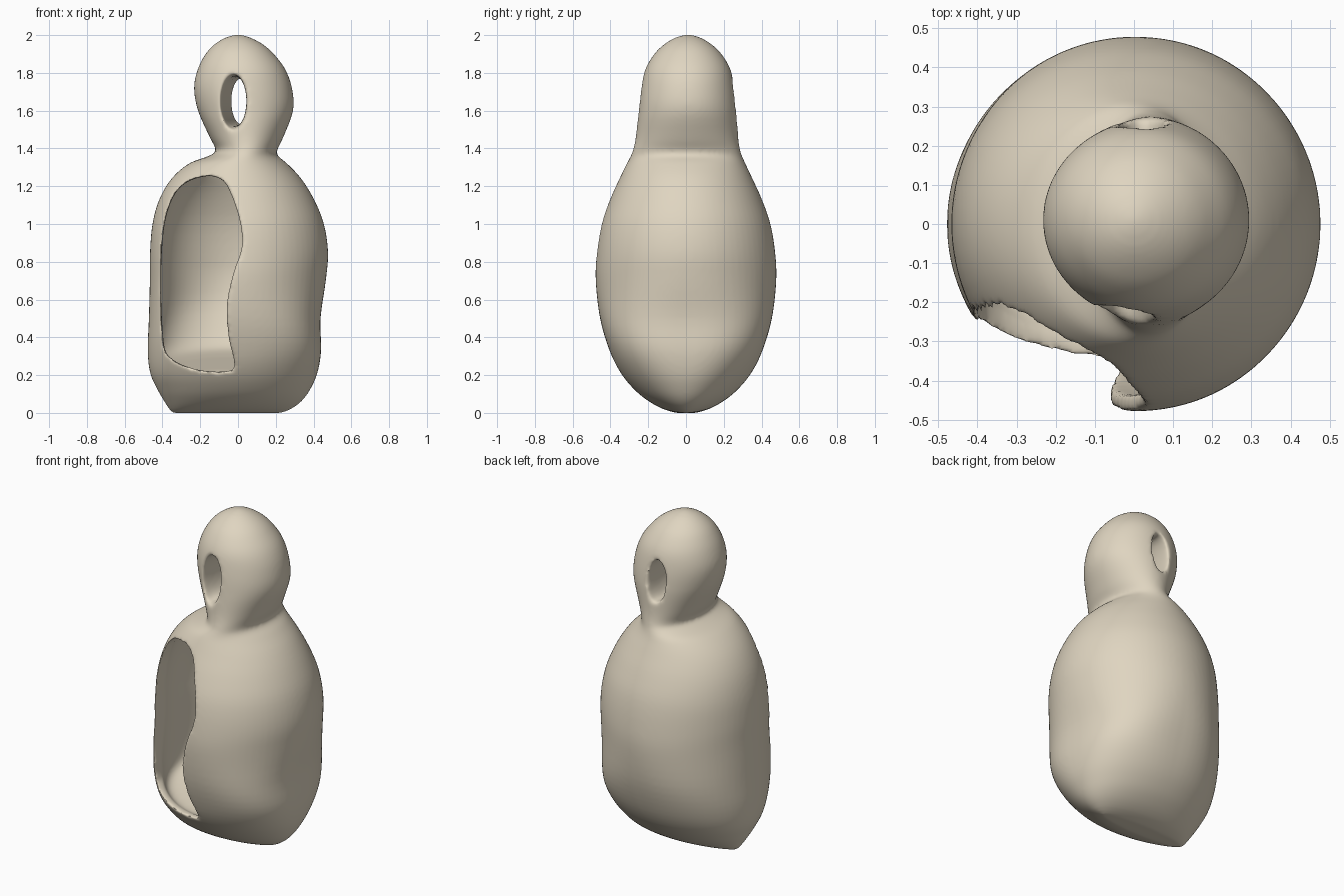
import bpy, bmesh, math
from mathutils import Vector

if "Cube" in bpy.data.objects:
    bpy.data.objects.remove(bpy.data.objects["Cube"])

clay = bpy.data.materials.new("warm clay")
clay.diffuse_color = (0.74, 0.665, 0.53, 1)
clay.use_nodes = True
clay.node_tree.nodes["Principled BSDF"].inputs["Base Color"].default_value = clay.diffuse_color


def smooth_stations(keys, steps):
    """Catmull-Rom interpolation of rows of numbers."""
    vs = [Vector(k) for k in keys]
    out = []
    for i in range(len(vs) - 1):
        a, b, c, d = vs[max(i - 1, 0)], vs[i], vs[i + 1], vs[min(i + 2, len(vs) - 1)]
        for s in range(steps):
            t = s / steps
            out.append(0.5 * (2 * b + (c - a) * t + (2 * a - 5 * b + 4 * c - d) * t * t
                              + (3 * b - a - 3 * c + d) * t ** 3))
    return out + [vs[-1]]


def loft(name, rings):
    """Closed skin through rings of equal point count."""
    bm = bmesh.new()
    rows = [[bm.verts.new(p) for p in r] for r in rings]
    n = len(rows[0])
    for lo, hi in zip(rows, rows[1:]):
        for i in range(n):
            j = (i + 1) % n
            bm.faces.new((lo[i], lo[j], hi[j], hi[i]))
    bm.faces.new(rows[0][::-1])
    bm.faces.new(rows[-1])
    bmesh.ops.recalc_face_normals(bm, faces=bm.faces)
    me = bpy.data.meshes.new(name)
    bm.to_mesh(me)
    bm.free()
    me.materials.append(clay)
    ob = bpy.data.objects.new(name, me)
    bpy.context.collection.objects.link(ob)
    return ob


def ring(z, x0, x1, y, n=72):
    """Oval section, squarer on the lower right; the head sits slightly back."""
    cx, rx = (x0 + x1) / 2, (x1 - x0) / 2
    cy = 0.01 * min(max((z - 1.3) / 0.3, 0), 1)
    square = 0.6 * math.exp(-((z - 0.4) / 0.2) ** 2)
    pts = []
    for i in range(n):
        c, s = math.cos(2 * math.pi * i / n), math.sin(2 * math.pi * i / n)
        e = 2 / (2 + (square if c > 0 else 0.2 * square))
        pts.append((cx + rx * math.copysign(abs(c) ** e, c),
                    cy + y * math.copysign(abs(s) ** e, s), z))
    return pts


# Outer body and head: z, left x, right x, half depth
outer = [
    (0.0, -0.35, 0.23, 0.05), (0.02, -0.365, 0.28, 0.12), (0.06, -0.39, 0.335, 0.195),
    (0.12, -0.425, 0.38, 0.27), (0.21, -0.465, 0.42, 0.345), (0.33, -0.478, 0.44, 0.405),
    (0.50, -0.472, 0.437, 0.455), (0.70, -0.467, 0.465, 0.478), (0.85, -0.466, 0.477, 0.472),
    (1.0, -0.453, 0.455, 0.447), (1.13, -0.417, 0.403, 0.402), (1.24, -0.352, 0.335, 0.352),
    (1.32, -0.26, 0.26, 0.314), (1.36, -0.155, 0.212, 0.295), (1.39, -0.117, 0.207, 0.284),
    (1.46, -0.15, 0.24, 0.271), (1.60, -0.212, 0.292, 0.261), (1.72, -0.233, 0.286, 0.248),
    (1.82, -0.213, 0.25, 0.225), (1.90, -0.172, 0.19, 0.178), (1.95, -0.126, 0.134, 0.127),
    (1.985, -0.07, 0.07, 0.07), (2.003, -0.012, 0.012, 0.012)]
body = loft("hollow_body_and_head", [ring(*k) for k in smooth_stations(outer, 4)])

# Inner cavity: floor level with the opening, then the body profile less the wall
wall = 0.042
inner = [(0.185, -0.29, 0.2, 0.17), (0.198, -0.375, 0.31, 0.27), (0.235, -0.425, 0.375, 0.318)]
inner += [(k[0], k[1] + wall, k[2] - wall, k[3] - wall) for k in outer[5:13]]
inner.append((1.335, -0.1, 0.1, 0.12))
cavity = loft("cavity_cutter", [ring(*k) for k in smooth_stations(inner, 3)])
for v in cavity.data.vertices:  # floor rises towards the back
    v.co.z += 0.32 * max(0, v.co.y + 0.28) * max(0, 1 - v.co.z / 0.8)

# Front opening outline, as seen from the front (x, z)
outline = [(-0.15, 1.255), (-0.24, 1.235), (-0.32, 1.18), (-0.375, 1.06), (-0.40, 0.9), (-0.408, 0.65),
           (-0.393, 0.37), (-0.36, 0.295), (-0.27, 0.245), (-0.15, 0.22), (-0.03, 0.228),
           (-0.025, 0.29), (-0.05, 0.4), (-0.06, 0.57), (-0.025, 0.74), (0.02, 0.88),
           (0.008, 1.02), (-0.035, 1.15), (-0.08, 1.23)]
pts = smooth_stations(outline + outline[:1], 4)[:-1]
opening = loft("opening_cutter", [[(p[0], y, p[1]) for p in pts] for y in (-0.7, -0.11)])

# Slanted oval tunnel through the head, flared at both ends: y, centre x, radius x, radius z
tunnel = [(-0.35, -0.027, 0.12, 0.20), (-0.25, -0.027, 0.076, 0.153), (-0.21, -0.024, 0.068, 0.143),
          (-0.15, -0.018, 0.064, 0.135), (0.15, 0.016, 0.057, 0.128), (0.21, 0.02, 0.056, 0.124),
          (0.25, 0.022, 0.057, 0.126), (0.35, 0.025, 0.07, 0.14)]
N = 40
hole = loft("tunnel_cutter", [[(cx + rx * math.cos(2 * math.pi * i / N), y,
                                1.65 + rz * math.sin(2 * math.pi * i / N)) for i in range(N)]
                              for y, cx, rx, rz in tunnel])

# Cut the cavity, opening and tunnel, then round all rims with a remesh and light smoothing
cutters = (cavity, opening, hole)
for c in cutters:
    m = body.modifiers.new(c.name, 'BOOLEAN')
    m.operation, m.solver, m.object = 'DIFFERENCE', 'EXACT', c
rem = body.modifiers.new("remesh", 'REMESH')
rem.mode, rem.voxel_size, rem.use_smooth_shade = 'VOXEL', 0.0095, True
soft = body.modifiers.new("soften", 'SMOOTH')
soft.factor, soft.iterations = 0.5, 16
bpy.context.view_layer.update()
cut = bpy.data.meshes.new_from_object(body.evaluated_get(bpy.context.evaluated_depsgraph_get()))
body.modifiers.clear()
body.data = cut
if not cut.materials:
    cut.materials.append(clay)
for c in cutters:
    bpy.data.objects.remove(c)

bpy.context.view_layer.objects.active = body
body.select_set(True)
bpy.ops.object.shade_smooth_by_angle(angle=math.radians(50))
